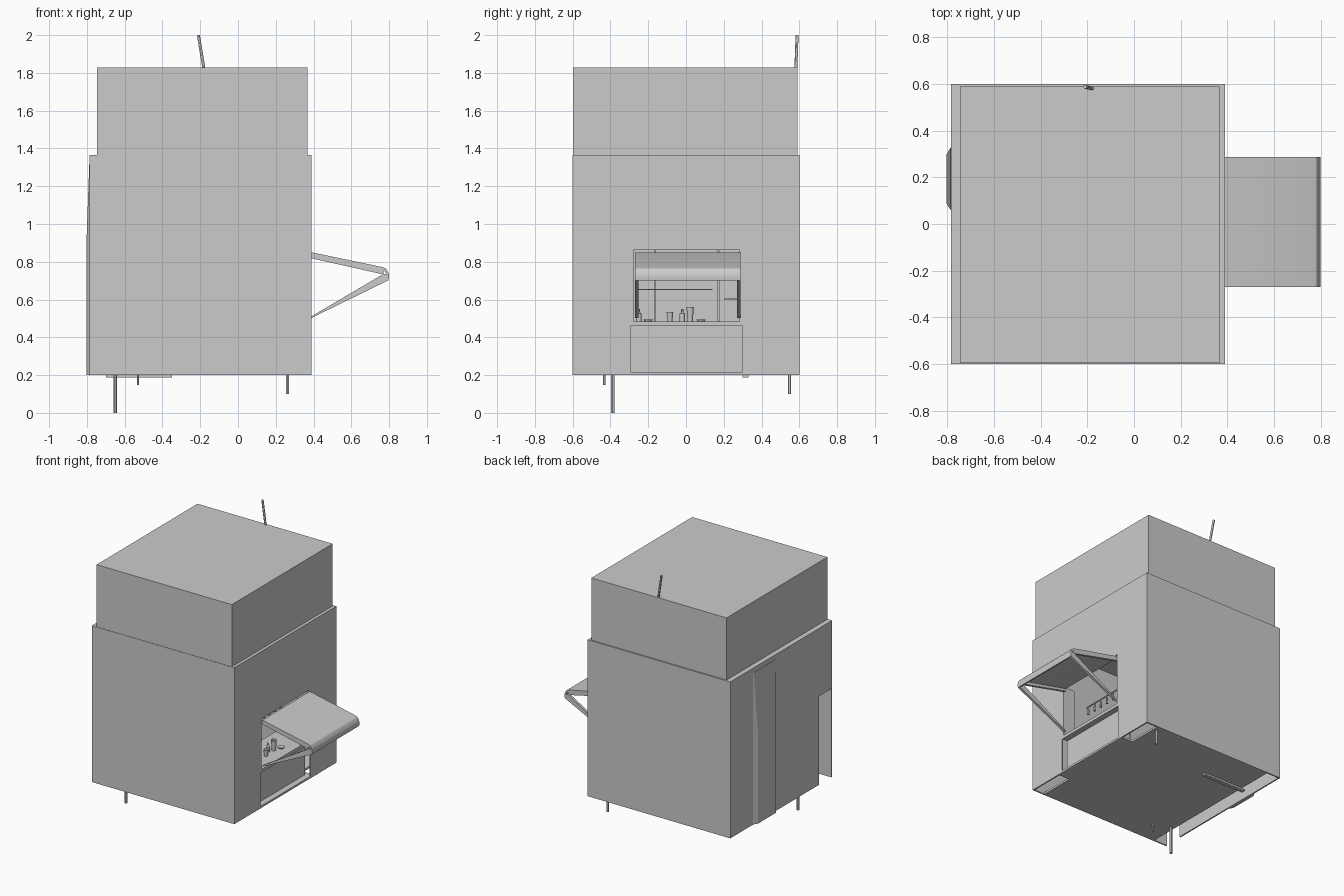
import bpy, bmesh
from mathutils import Vector

if "Cube" in bpy.data.objects:
    bpy.data.objects.remove(bpy.data.objects["Cube"])


def mesh_object(name, bm):
    bmesh.ops.recalc_face_normals(bm, faces=bm.faces)
    me = bpy.data.meshes.new(name)
    bm.to_mesh(me)
    bm.free()
    ob = bpy.data.objects.new(name, me)
    bpy.context.collection.objects.link(ob)
    return ob


def box(name, x0, x1, y0, y1, z0, z1):
    bm = bmesh.new()
    bmesh.ops.create_cube(bm, size=1)
    for v in bm.verts:
        v.co = Vector((x1 if v.co.x > 0 else x0, y1 if v.co.y > 0 else y0, z1 if v.co.z > 0 else z0))
    return mesh_object(name, bm)


def rod(name, a, b, r, sides=12, r2=None):
    a, b = Vector(a), Vector(b)
    bm = bmesh.new()
    bmesh.ops.create_cone(bm, cap_ends=True, segments=sides, radius1=r,
                          radius2=r if r2 is None else r2, depth=(b - a).length)
    rot = (b - a).to_track_quat('Z', 'Y')
    for v in bm.verts:
        v.co = rot @ v.co + (a + b) / 2
    return smooth(mesh_object(name, bm))


def extrude_y(name, profile, y0, y1):
    # closed x,z profile extruded along y
    bm = bmesh.new()
    f = bm.faces.new([bm.verts.new((x, y0, z)) for x, z in profile])
    ext = bmesh.ops.extrude_face_region(bm, geom=[f])
    for v in ext['geom']:
        if isinstance(v, bmesh.types.BMVert):
            v.co.y = y1
    return mesh_object(name, bm)


def smooth(ob):
    bpy.ops.object.select_all(action='DESELECT')
    ob.select_set(True)
    bpy.context.view_layer.objects.active = ob
    bpy.ops.object.shade_smooth_by_angle()
    return ob


def lathe(name, x, y, z, rings, sides=14):
    # small turned item from (radius, height) rings
    bm = bmesh.new()
    vs = [bm.verts.new((x + r, y, z + h)) for r, h in rings]
    es = [bm.edges.new(p) for p in zip(vs, vs[1:])]
    bmesh.ops.spin(bm, geom=vs + es, cent=(x, y, 0), axis=(0, 0, 1), angle=6.283185307, steps=sides)
    bmesh.ops.remove_doubles(bm, verts=bm.verts, dist=1e-5)
    return smooth(mesh_object(name, bm))


X0, X1, Y0, Y1, Z0, Z1 = -0.785, 0.39, -0.6, 0.6, 0.2, 1.365
WY0, WY1, WZ = -0.292, 0.297, 0.863
T = 0.01

# lower shell: thin walls, window opening on the right, low opening on the left
box("front_wall", X0, X1, Y0, Y0 + T, Z0, Z1)
box("back_wall", X0, X1, Y1 - T, Y1, Z0, Z1)
box("right_wall_front", X1 - T, X1, Y0, WY0, Z0, Z1)
box("right_wall_back", X1 - T, X1, WY1, Y1, Z0, Z1)
box("right_wall_lintel", X1 - T, X1, WY0, WY1, WZ, Z1)
box("left_wall", X0, X0 + T, -0.447, Y1, Z0, Z1)
box("left_wall_lintel", X0, X0 + T, Y0, -0.447, 0.86, Z1)
box("lower_roof", X0, X1, Y0, Y1, Z1 - T, Z1)

# floor with a tongue under the window
box("floor", -0.675, 0.293, Y0 + T, Y1 - T, Z0, Z0 + 0.015)
box("floor_tongue", 0.293, X1, -0.33, 0.33, Z0, Z0 + 0.015)
box("floor_strip", -0.7, -0.35, 0.3, 0.33, 0.187, 0.2)

# upper storey
box("upper_block", -0.747, 0.367, -0.597, 0.59, Z1, 1.828)

# window counter, recessed panel and frame
box("counter_panel", 0.33, 0.345, WY0, WY1, Z0, 0.462)
box("counter_top", 0.12, X1 - 0.002, WY0, WY1, 0.462, 0.485)
for side, y in (("front", WY0), ("back", WY1 - 0.015)):
    box("window_post_" + side, 0.345, X1 - 0.002, y, y + 0.015, 0.485, WZ)
    box("window_reveal_" + side, 0.29, 0.345, y, y + 0.015, Z0, WZ)

# awning: bent sheet, side rims and tapered struts
top = [(0.39, 0.850), (0.765, 0.772), (0.782, 0.765), (0.794, 0.748), (0.8, 0.728), (0.797, 0.702)]
under = [(0.787, 0.702), (0.788, 0.728), (0.782, 0.742), (0.774, 0.752), (0.76, 0.758), (0.39, 0.836)]
smooth(extrude_y("awning", top + under, -0.27, 0.288))
for side, y in (("front", -0.27), ("back", 0.27)):
    extrude_y("awning_rim_" + side, [(0.39, 0.84), (0.77, 0.762), (0.77, 0.733), (0.39, 0.818)], y, y + 0.018)
    extrude_y("awning_strut_" + side, [(0.39, 0.512), (0.772, 0.737), (0.79, 0.73), (0.796, 0.702), (0.39, 0.503)], y, y + 0.018)

# buttress on the left wall, chamfered and fading out toward the top
bm = bmesh.new()
rings = []
for z, x, ya, yb in ((0.2, -0.803, 0.085, 0.3), (0.88, -0.803, 0.085, 0.3), (1.33, -0.787, 0.065, 0.325)):
    rings.append([bm.verts.new(p) for p in ((X0, 0.06, z), (x, ya, z), (x, yb, z), (X0, 0.33, z))])
for a, b in zip(rings, rings[1:]):
    for i in range(4):
        j = (i + 1) % 4
        bm.faces.new((a[i], a[j], b[j], b[i]))
bm.faces.new(rings[0])
bm.faces.new(rings[-1])
mesh_object("buttress", bm)

# pipes below and a leaning mast on the roof
rod("drain_pipe_long", (-0.65, -0.388, 0), (-0.65, -0.388, 0.22), 0.01)
rod("drain_pipe_thin", (-0.53, -0.433, 0.148), (-0.53, -0.433, 0.22), 0.006)
rod("drain_pipe_back", (0.262, 0.548, 0.1), (0.262, 0.548, 0.22), 0.009)
rod("roof_mast", (-0.178, 0.581, 1.81), (-0.21, 0.588, 2.0), 0.008)

# interior shelving and rails
box("shelf_low", -0.1, 0.0, 0.2, 0.29, 0.6, 0.608)
box("shelf_high", -0.1, 0.0, -0.26, 0.14, 0.65, 0.657)
for i, y in enumerate((-0.17, 0.165)):
    box("shelf_post_%d" % i, -0.1, -0.088, y, y + 0.012, Z0, 0.86)
rod("hanging_rail", (0.2, -0.26, 0.76), (0.2, 0.27, 0.76), 0.005, 8)
for i in range(8):
    y = -0.24 + i * 0.065
    rod("hanging_hook_%d" % i, (0.2, y, 0.76), (0.2, y, 0.70), 0.004, 6, 0.009)

# bottles, cups and a dish on the counter
bottle = [(0, 0), (0.014, 0), (0.014, 0.04), (0.006, 0.05), (0.006, 0.066), (0, 0.066)]
cup = [(0, 0), (0.013, 0), (0.018, 0.048), (0.015, 0.048), (0.011, 0.005), (0, 0.005)]
glass = [(r * 1.1, h * 1.6) for r, h in cup]
dish = [(0, 0), (0.02, 0), (0.026, 0.01), (0, 0.008)]
items = [("bottle", bottle, 0.3, -0.25), ("bottle", bottle, 0.26, -0.02), ("cup", cup, 0.29, -0.085),
         ("glass", glass, 0.28, 0.022), ("dish", dish, 0.3, 0.08), ("jar", dish, 0.25, -0.2)]
for i, (n, prof, x, y) in enumerate(items):
    lathe("counter_%s_%d" % (n, i), x, y, 0.485, prof)
